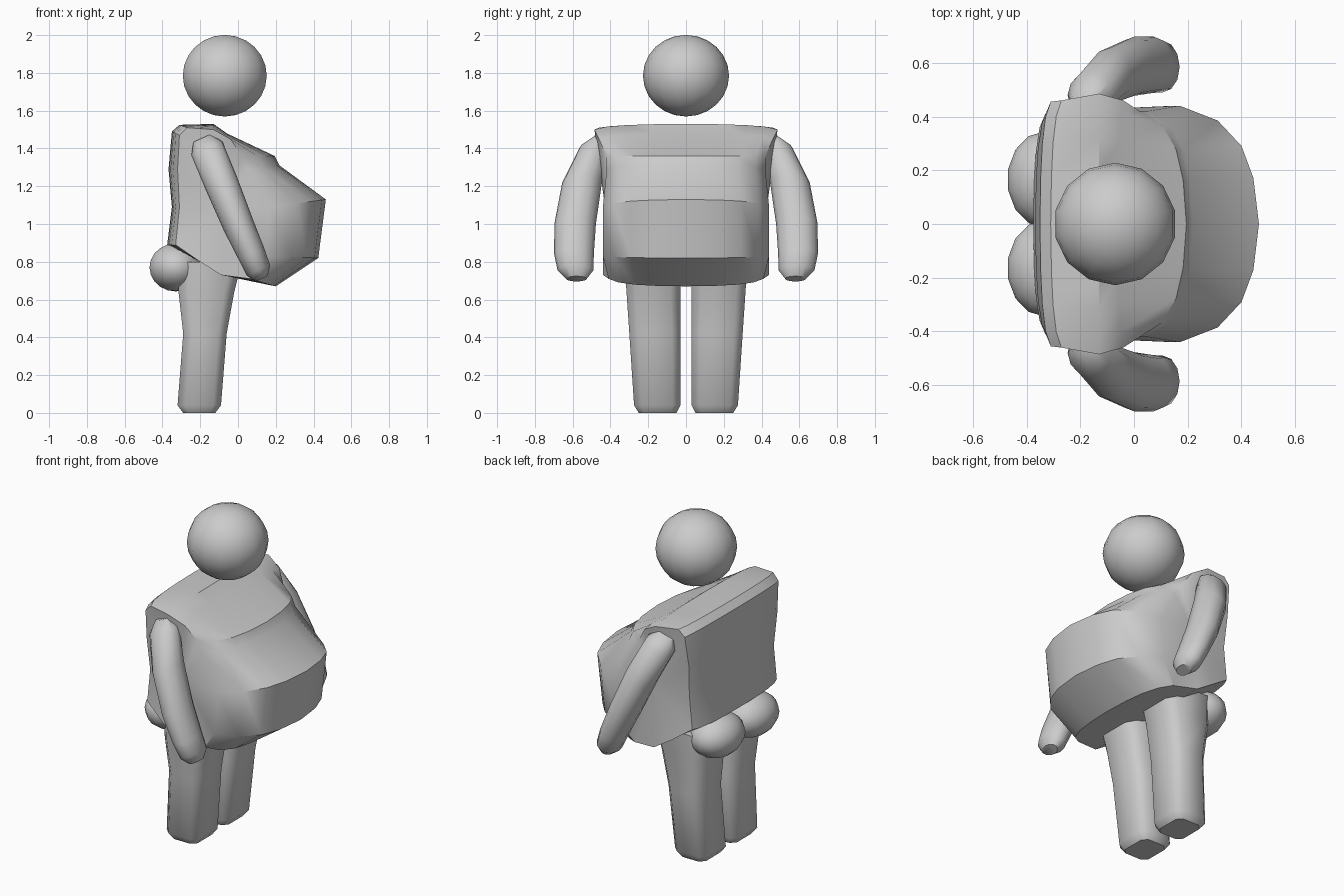
import bpy, bmesh
from math import sin, cos, pi, radians
from mathutils import Vector

if "Cube" in bpy.data.objects:
    bpy.data.objects.remove(bpy.data.objects["Cube"])


def finish(name, bm, angle=40):
    bmesh.ops.recalc_face_normals(bm, faces=bm.faces)
    me = bpy.data.meshes.new(name)
    bm.to_mesh(me)
    bm.free()
    me.shade_smooth()
    me.set_sharp_from_angle(angle=radians(angle))
    ob = bpy.data.objects.new(name, me)
    bpy.context.collection.objects.link(ob)
    return ob


def loft(name, rings, hubs=None, angle=40):
    """Skin closed rings; ends are n-gons, or fans to the hub points."""
    bm = bmesh.new()
    vs = [[bm.verts.new(p) for p in r] for r in rings]
    n = len(vs[0])
    for a, b in zip(vs, vs[1:]):
        for i in range(n):
            j = (i + 1) % n
            bm.faces.new((a[i], a[j], b[j], b[i]))
    for k, end in enumerate((vs[0], vs[-1])):
        if hubs:
            h = bm.verts.new(hubs[k])
            for i in range(n):
                bm.faces.new((end[i], end[(i + 1) % n], h))
        else:
            bm.faces.new(end)
    return finish(name, bm, angle)


def ball(name, centre, size, seg, rings):
    bm = bmesh.new()
    bmesh.ops.create_uvsphere(bm, u_segments=seg, v_segments=rings, radius=1)
    bmesh.ops.scale(bm, vec=size, verts=bm.verts)
    bmesh.ops.translate(bm, vec=centre, verts=bm.verts)
    return finish(name, bm, 60)


# Head
ball("head", (-0.07, 0, 1.785), (0.228, 0.228, 0.216), 14, 12)

# Torso with belly: side profile (x mid, z mid, x side, z side, half width)
profile = [
    (-0.375, 0.89, -0.33, 0.89, 0.41),
    (-0.350, 1.09, -0.31, 1.09, 0.41),
    (-0.368, 1.29, -0.32, 1.29, 0.43),
    (-0.350, 1.49, -0.31, 1.47, 0.455),
    (-0.310, 1.525, -0.27, 1.51, 0.46),
    (-0.130, 1.53, -0.13, 1.50, 0.485),
    (-0.060, 1.48, -0.04, 1.45, 0.46),
    (0.195, 1.36, 0.02, 1.36, 0.42),
    (0.220, 1.31, 0.05, 1.29, 0.42),
    (0.465, 1.13, 0.17, 1.09, 0.44),
    (0.425, 0.82, 0.15, 0.83, 0.44),
    (0.200, 0.67, 0.06, 0.71, 0.41),
    (-0.090, 0.73, -0.09, 0.73, 0.44),
    (-0.200, 0.80, -0.20, 0.80, 0.44),
]
half = [(0, 0), (0.39, 0.07), (0.66, 0.22), (0.875, 0.52), (1, 1)]
stations = [(-t, c) for t, c in half[:0:-1]] + half
rings = [[(x0 + (x1 - x0) * c, w * t, z0 + (z1 - z0) * c)
          for x0, z0, x1, z1, w in profile] for t, c in stations]
loft("torso", rings, [(-0.08, -0.43, 1.1), (-0.08, 0.43, 1.1)], 35)

# Arm path: x, y, z, radius in side view, radius across
arm = [
    (-0.19, 0.46, 1.455, 0.05, 0.03),
    (-0.165, 0.48, 1.40, 0.09, 0.085),
    (-0.09, 0.55, 1.22, 0.09, 0.105),
    (0.0, 0.587, 1.0, 0.083, 0.11),
    (0.072, 0.593, 0.84, 0.074, 0.105),
    (0.108, 0.585, 0.755, 0.068, 0.095),
    (0.125, 0.58, 0.71, 0.035, 0.055),
]
# Leg sections: z, x back, x front, y inner, y outer, corner cut
leg = [
    (0.0, -0.29, -0.12, 0.05, 0.25, 0.03),
    (0.04, -0.32, -0.09, 0.03, 0.275, 0.04),
    (0.42, -0.29, -0.06, 0.03, 0.30, 0.045),
    (0.64, -0.315, -0.02, 0.03, 0.315, 0.05),
    (0.80, -0.31, 0.02, 0.03, 0.325, 0.05),
]
for side, s in (("left", 1), ("right", -1)):
    rings = []
    for x, y, z, ru, ry in arm:
        rings.append([(x + 0.91 * ru * cos(a), s * (y + ry * sin(a)),
                       z + 0.41 * ru * cos(a))
                      for a in (2 * pi * k / 12 for k in range(12))])
    loft(side + "_arm", rings, angle=50)

    rings = []
    for z, a, b, c, d, k in leg:
        pts = [(a + k, c), (b - k, c), (b, c + k), (b, d - k),
               (b - k, d), (a + k, d), (a, d - k), (a, c + k)]
        rings.append([(x, s * y, z) for x, y in pts])
    loft(side + "_leg", rings, angle=46)

    # Buttock
    ball(side + "_buttock", (-0.33, s * 0.165, 0.77), (0.142, 0.18, 0.127), 14, 10)
